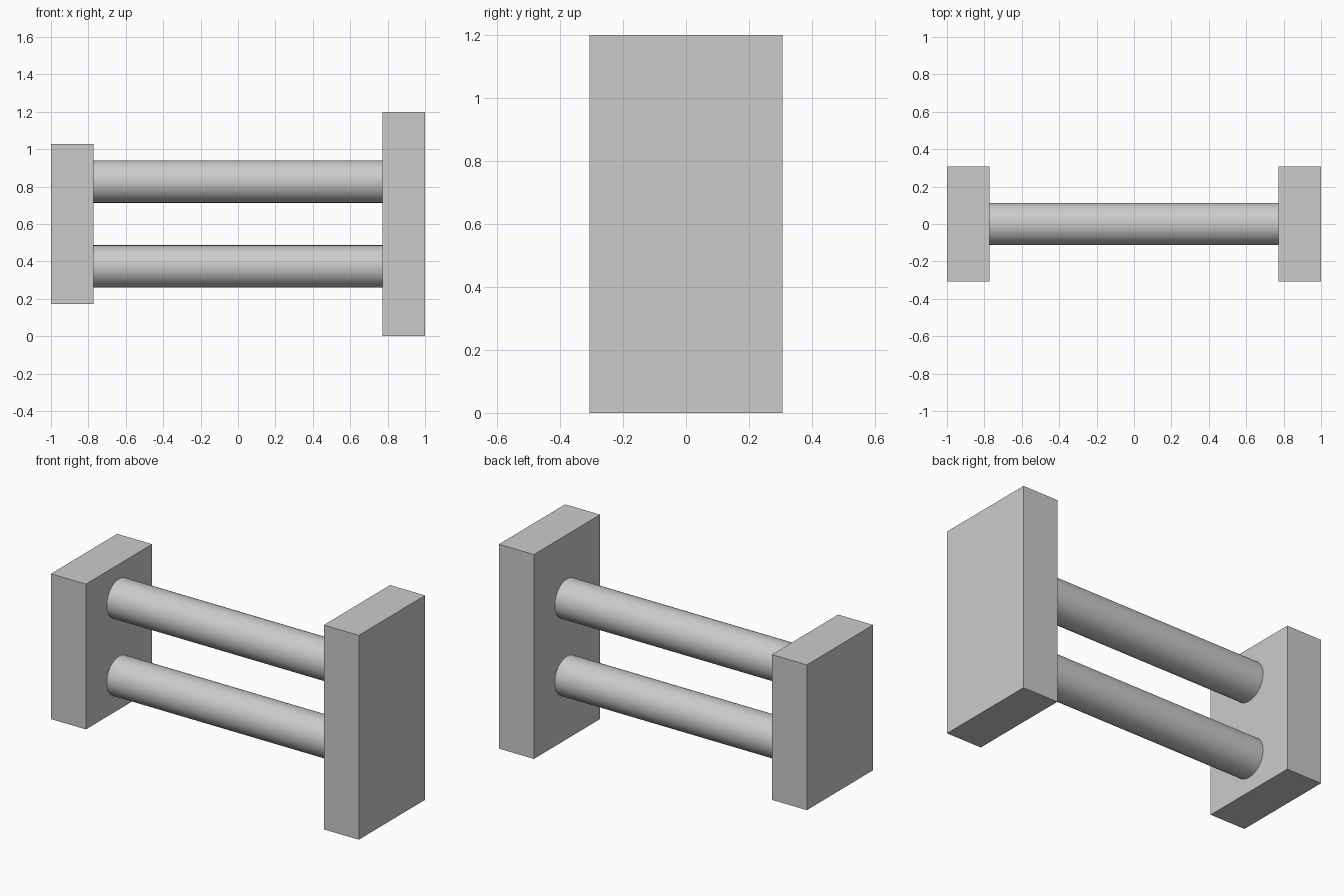
import bpy
import math

default = bpy.data.objects.get("Cube")
if default:
    bpy.data.objects.remove(default, do_unlink=True)

# Single plain grey
grey = bpy.data.materials.new("plain_grey")
grey.use_nodes = True
grey.diffuse_color = (0.6, 0.6, 0.6, 1)
grey.node_tree.nodes["Principled BSDF"].inputs["Base Color"].default_value = (0.6, 0.6, 0.6, 1)

THICK = 0.227      # plate thickness and bar diameter
DEPTH = 0.614
MID_Z = 0.6
INNER = 1 - THICK  # inner face of each plate


def finish(name):
    obj = bpy.context.object
    obj.name = name
    obj.data.materials.append(grey)
    return obj


def plate(name, x, height):
    bpy.ops.mesh.primitive_cube_add(size=1, location=(x, 0, MID_Z))
    obj = finish(name)
    obj.scale = (THICK, DEPTH, height)
    bpy.ops.object.transform_apply(location=False, rotation=False, scale=True)


def bar(name, z):
    bpy.ops.mesh.primitive_cylinder_add(
        vertices=64, radius=THICK / 2, depth=2 * INNER,
        location=(0, 0, z), rotation=(0, math.pi / 2, 0))
    finish(name)
    bpy.ops.object.shade_smooth_by_angle(angle=math.radians(30))


# End plates: the left one is taller and reaches the ground
plate("left_end_plate", 1 - THICK / 2, 1.2)
plate("right_end_plate", -1 + THICK / 2, 0.853)

# Two round bars between the plates
bar("lower_bar", MID_Z - THICK)
bar("upper_bar", MID_Z + THICK)
